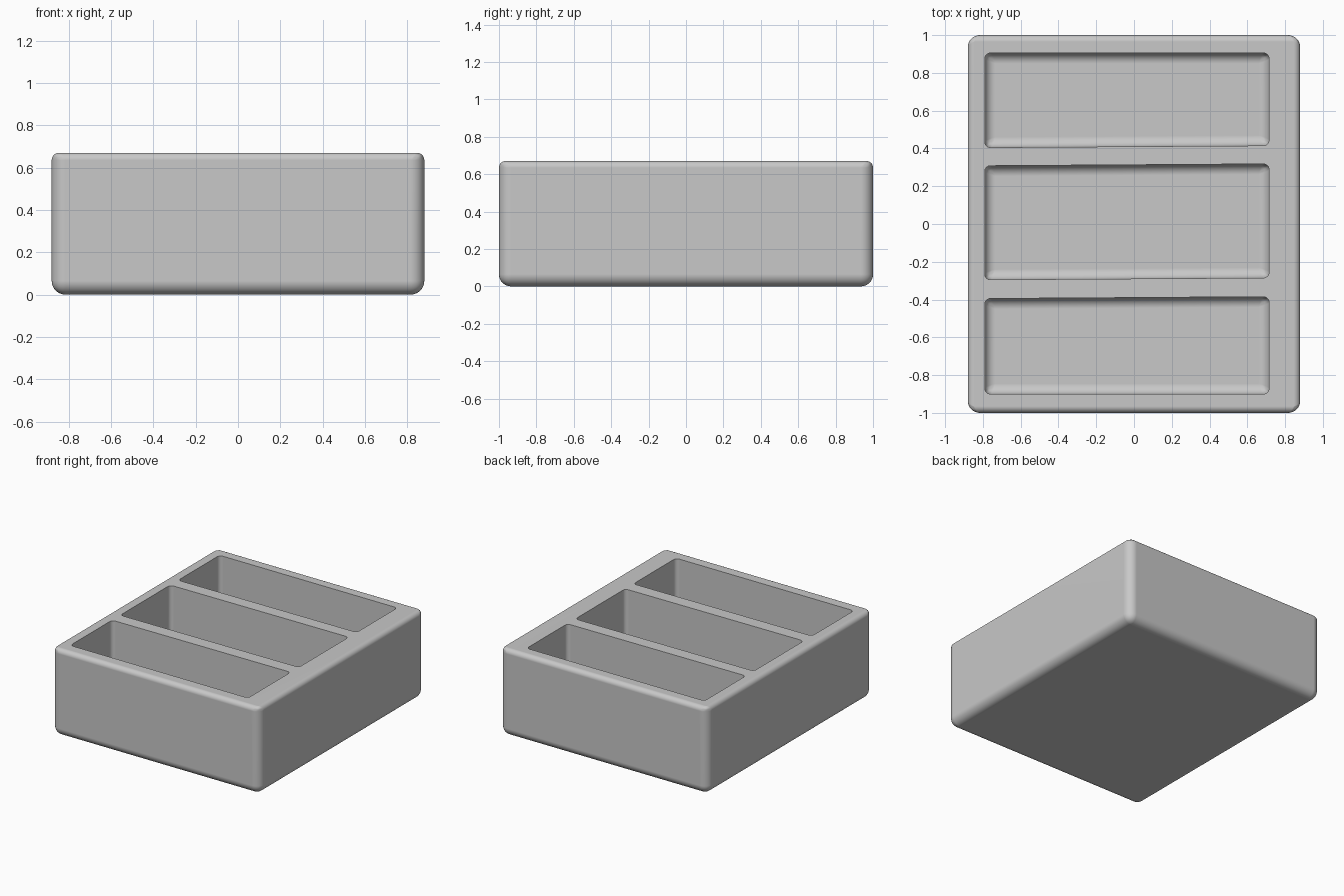
import bpy
import bmesh

default = bpy.data.objects.get("Cube")
if default:
    bpy.data.objects.remove(default, do_unlink=True)

# Plain grey material
GREY = (0.58, 0.58, 0.58, 1.0)
grey = bpy.data.materials.new("plain grey")
grey.use_nodes = True
grey.diffuse_color = GREY
grey.node_tree.nodes["Principled BSDF"].inputs["Base Color"].default_value = GREY


def apply_modifier(obj, mod):
    bpy.context.view_layer.objects.active = obj
    bpy.ops.object.modifier_apply(modifier=mod.name)


def rounded_box(name, x, y, z, corner, bottom, top, slant=(0, 0)):
    """Box with separate radii for upright, bottom and top edges.
    slant shifts the low-y and high-y sides up towards +x."""
    bm = bmesh.new()
    bmesh.ops.create_cube(bm, size=1)
    for v in bm.verts:
        i, j, k = (c > 0 for c in v.co)
        v.co = (x[i], y[j] + slant[j] * (1 if i else -1), z[k])
    weight = bm.edges.layers.float.new("bevel_weight_edge")
    mid = sum(z) / 2
    for e in bm.edges:
        a, b = (v.co.z for v in e.verts)
        radius = corner if abs(a - b) > 0.01 else (top if a > mid else bottom)
        e[weight] = radius * 10
    mesh = bpy.data.meshes.new(name)
    bm.to_mesh(mesh)
    bm.free()
    mesh.materials.append(grey)
    obj = bpy.data.objects.new(name, mesh)
    bpy.context.collection.objects.link(obj)
    bevel = obj.modifiers.new("rounding", "BEVEL")
    bevel.limit_method = "WEIGHT"
    bevel.offset_type = "OFFSET"
    bevel.width = 0.1
    bevel.segments = 8
    apply_modifier(obj, bevel)
    return obj


# Outer body
tray = rounded_box("tray", (-0.88, 0.88), (-1, 1), (0, 0.67), 0.065, 0.065, 0.035)

# Three compartments, with dividers that run very slightly askew
TILT = 0.005
compartments = [
    ((-0.9, -0.39), (0, TILT)),
    ((-0.29, 0.313), (TILT, TILT)),
    ((0.41, 0.905), (TILT, 0)),
]
for y, slant in compartments:
    cutter = rounded_box("compartment_cutter", (-0.79, 0.715), y, (0.09, 0.9),
                         0.03, 0.055, 0, slant)
    cutter.hide_render = True
    cut = tray.modifiers.new("compartment", "BOOLEAN")
    cut.operation = "DIFFERENCE"
    cut.solver = "EXACT"
    cut.object = cutter
    apply_modifier(tray, cut)
    bpy.data.objects.remove(cutter, do_unlink=True)

# Smooth fillets between flat faces
bpy.ops.object.select_all(action="DESELECT")
tray.select_set(True)
bpy.context.view_layer.objects.active = tray
bpy.ops.object.shade_smooth_by_angle(angle=0.7)
normals = tray.modifiers.new("flat faces", "WEIGHTED_NORMAL")
normals.keep_sharp = True
